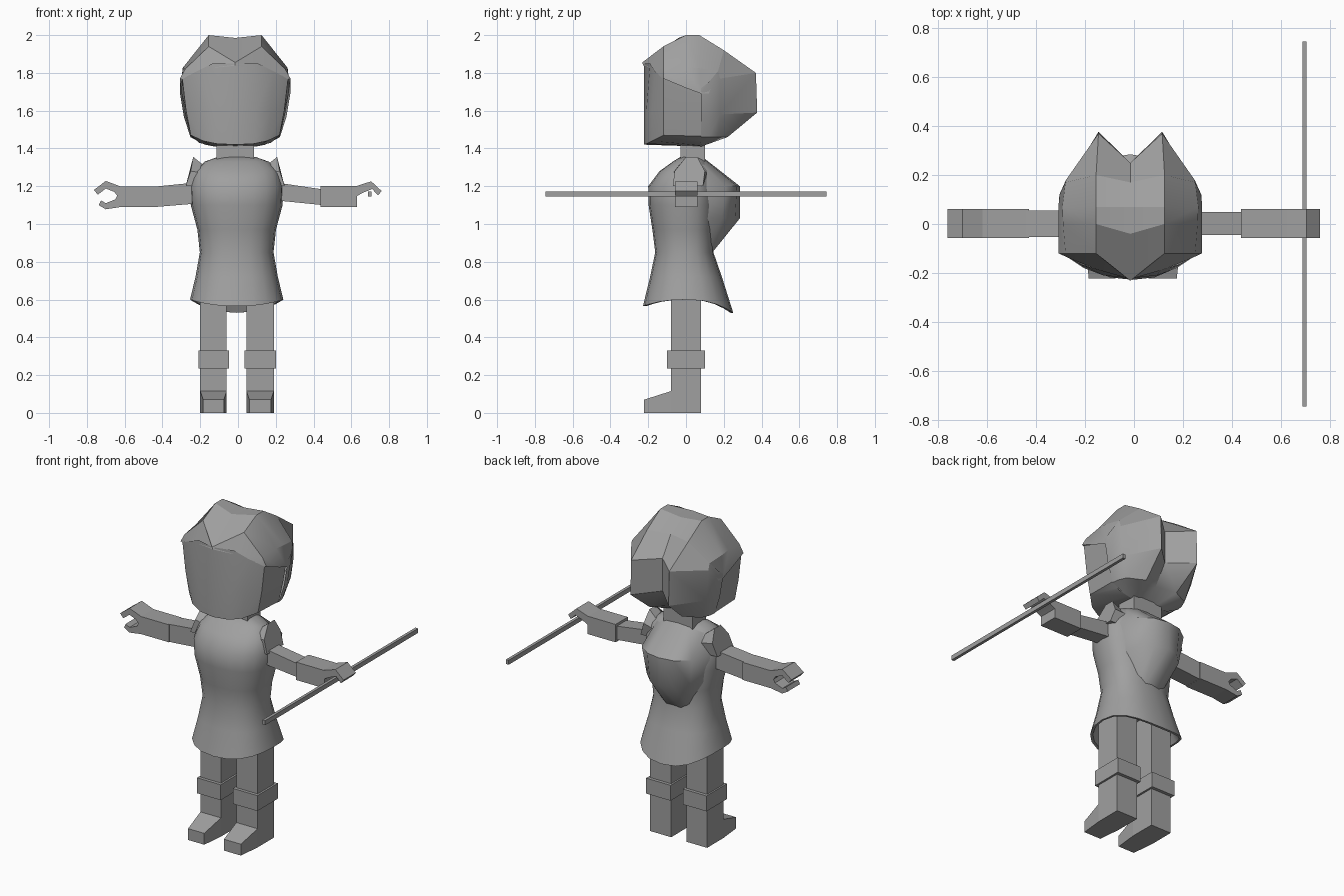
import bpy, bmesh, math

grey = bpy.data.materials.new("mid_grey")
grey.diffuse_color = (0.35, 0.35, 0.35, 1)
CX = -0.015  # body centre line


def finish(name, bm, angle=30):
    """Clean up, mark sharp edges and add the object to the scene."""
    bmesh.ops.remove_doubles(bm, verts=bm.verts, dist=0.0005)
    bmesh.ops.recalc_face_normals(bm, faces=bm.faces)
    for f in bm.faces:
        f.smooth = True
    for e in bm.edges:
        e.smooth = len(e.link_faces) == 2 and e.calc_face_angle(0) < math.radians(angle)
    me = bpy.data.meshes.new(name)
    bm.to_mesh(me)
    bm.free()
    me.materials.append(grey)
    ob = bpy.data.objects.new(name, me)
    bpy.context.collection.objects.link(ob)
    return ob


def loft(name, rings, closed=True, cap=(True, True), mirror=False, angle=30):
    """Skin rows of points; optionally add the half mirrored about CX."""
    bm = bmesh.new()
    for s in ((1, -1) if mirror else (1,)):
        rows = [[bm.verts.new((CX + s * p[0] if mirror else p[0], p[1], p[2])) for p in r] for r in rings]
        n = len(rows[0])
        for a, b in zip(rows, rows[1:]):
            for i in range(n if closed else n - 1):
                j = (i + 1) % n
                bm.faces.new((a[i], a[j], b[j], b[i]))
        for use, r in zip(cap, (rows[0], rows[-1])):
            if use:
                bm.faces.new(r)
    return finish(name, bm, angle)


def prism(name, pts, axis, lo, hi):
    """Extrude a profile: axis 'y' takes (x, z) points, axis 'x' takes (y, z)."""
    put = (lambda p, d: (p[0], d, p[1])) if axis == "y" else (lambda p, d: (d, p[0], p[1]))
    return loft(name, [[put(p, d) for p in pts] for d in (lo, hi)])


def box(name, x0, x1, y0, y1, z0, z1):
    return prism(name, [(x0, z0), (x1, z0), (x1, z1), (x0, z1)], "y", y0, y1)


# Legs, boots and cuffs
for side, x0, x1 in (("left", -0.20, -0.06), ("right", 0.045, 0.19)):
    box(side + "_leg", x0, x1, -0.08, 0.08, 0.0, 0.72)
    box(side + "_cuff", x0 - 0.01, x1 + 0.012, -0.1, 0.1, 0.235, 0.33)
    loft(side + "_boot_toe", [
        [(x0, -0.08, 0), (x1, -0.08, 0), (x1, -0.08, 0.115), (x0, -0.08, 0.115)],
        [(x0 + .015, -0.222, 0), (x1 - .015, -0.222, 0), (x1 - .015, -0.222, 0.07), (x0 + .015, -0.222, 0.07)]])

# Tunic with hollow flared skirt: z, half width, front y, back y, hem amount
SEG = 20


def ring(z, rx, yf, yb, hem=0):
    out = []
    for i in range(SEG):
        a = 2 * math.pi * i / SEG
        c, s = math.cos(a), math.sin(a)
        c = math.copysign(abs(c) ** 0.85, c)
        y = math.copysign(abs(s) ** 0.85, s)
        mid = 0.005
        dz = -hem * (0.035 if s < 0 else 0.07) * s * s
        out.append((-0.007 + rx * c, mid + y * ((yb - mid) if s > 0 else (mid - yf)), z + dz))
    return out


loft("tunic", [
    ring(0.72, 0.19, -0.14, 0.14),
    ring(0.60, 0.235, -0.21, 0.235, 1),
    ring(0.60, 0.247, -0.228, 0.25, 1),
    ring(0.72, 0.218, -0.19, 0.19),
    ring(0.85, 0.195, -0.163, 0.145),
    ring(0.97, 0.208, -0.178, 0.15),
    ring(1.10, 0.243, -0.198, 0.16),
    ring(1.20, 0.248, -0.2, 0.16),
    ring(1.28, 0.225, -0.14, 0.14),
    ring(1.33, 0.17, -0.07, 0.11),
    ring(1.355, 0.10, -0.03, 0.09)], angle=40)

# Rounded back pack: half rows from centre to side
loft("back_pack", [
    [(0, 0.10, 1.345), (0.08, 0.10, 1.34), (0.15, 0.08, 1.32), (0.17, 0.04, 1.30)],
    [(0, 0.285, 1.20), (0.09, 0.27, 1.20), (0.17, 0.21, 1.20), (0.215, 0.09, 1.20)],
    [(0, 0.285, 1.03), (0.08, 0.26, 1.03), (0.15, 0.19, 1.03), (0.18, 0.09, 1.03)],
    [(0, 0.14, 0.85), (0.05, 0.14, 0.85), (0.09, 0.12, 0.86), (0.11, 0.06, 0.87)]],
    closed=False, cap=(False, False), mirror=True, angle=45)

# Pointed shoulder flaps
loft("shoulder_flaps", [
    [(0.165, -0.07, 1.27), (0.165, 0.0, 1.31), (0.165, 0.07, 1.31), (0.165, 0.11, 1.27), (0.19, 0.09, 1.2), (0.19, -0.06, 1.2)],
    [(0.235, -0.06, 1.28), (0.222, 0.0, 1.355), (0.222, 0.06, 1.355), (0.235, 0.1, 1.28), (0.262, 0.09, 1.2), (0.262, -0.07, 1.2)]],
    mirror=True)

# Left arm with open hand
prism("left_upper_arm", [(-0.2, 1.11), (-0.44, 1.09), (-0.44, 1.198), (-0.2, 1.222)], "y", -0.053, 0.055)
prism("left_forearm", [(-0.43, 1.09), (-0.625, 1.09), (-0.625, 1.198), (-0.43, 1.198)], "y", -0.058, 0.062)
prism("left_hand", [
    (-0.62, 1.09), (-0.70, 1.078), (-0.737, 1.10), (-0.725, 1.125), (-0.70, 1.11), (-0.65, 1.13),
    (-0.64, 1.15), (-0.655, 1.17), (-0.70, 1.188), (-0.742, 1.155), (-0.763, 1.18), (-0.70, 1.228),
    (-0.62, 1.198)], "y", -0.058, 0.062)

# Right arm with gripping hand
prism("right_upper_arm", [(0.2, 1.125), (0.45, 1.1), (0.45, 1.183), (0.2, 1.22)], "y", -0.045, 0.05)
box("right_forearm", 0.437, 0.63, -0.058, 0.062, 1.09, 1.2)
prism("right_hand", [
    (0.625, 1.145), (0.66, 1.165), (0.71, 1.185), (0.742, 1.152), (0.76, 1.175),
    (0.705, 1.226), (0.625, 1.2)], "y", -0.058, 0.062)
box("staff", 0.688, 0.706, -0.745, 0.745, 1.145, 1.173)

# Neck
box("neck", -0.115, 0.085, -0.03, 0.1, 1.32, 1.44)

# Face: half rows from the chin up
loft("face", [
    [(0, 0.08, 1.41), (0.09, 0.08, 1.41), (0.13, 0.08, 1.415), (0.19, 0.08, 1.43), (0.2, 0.08, 1.44)],
    [(0, -0.222, 1.42), (0.10, -0.21, 1.425), (0.17, -0.18, 1.44), (0.235, -0.12, 1.47), (0.238, 0.08, 1.465)],
    [(0, -0.222, 1.6), (0.11, -0.21, 1.6), (0.19, -0.18, 1.6), (0.26, -0.12, 1.6), (0.268, 0.08, 1.6)],
    [(0, -0.222, 1.85), (0.12, -0.19, 1.85), (0.2, -0.165, 1.81), (0.28, -0.12, 1.77), (0.285, 0.08, 1.70)]],
    closed=False, cap=(False, False), mirror=True)

# Hair: half rows from fringe over the crown, centre to side
loft("hair_crown", [
    [(0, -0.225, 1.838), (0.14, -0.185, 1.825), (0.25, -0.14, 1.785), (0.28, -0.12, 1.765)],
    [(0, -0.232, 1.855), (0.14, -0.12, 1.94), (0.265, -0.12, 1.82), (0.293, -0.12, 1.77)],
    [(0, -0.04, 1.985), (0.14, 0.0, 2.0), (0.275, 0.0, 1.83), (0.293, 0.0, 1.72)],
    [(0, 0.07, 1.985), (0.14, 0.07, 2.0), (0.278, 0.07, 1.825), (0.293, 0.08, 1.69)],
    [(0, 0.17, 1.92), (0.14, 0.2, 1.92), (0.265, 0.17, 1.81), (0.29, 0.12, 1.69)]],
    closed=False, cap=(False, False), mirror=True)

# Hair: two back lobes with a centre cleft
loft("hair_back", [
    [(0, 0.17, 1.92), (0.14, 0.2, 1.92), (0.265, 0.17, 1.81), (0.29, 0.12, 1.75), (0.292, 0.08, 1.72)],
    [(0, 0.25, 1.80), (0.13, 0.37, 1.80), (0.263, 0.18, 1.77), (0.29, 0.12, 1.71), (0.292, 0.08, 1.69)],
    [(0, 0.25, 1.60), (0.13, 0.377, 1.59), (0.25, 0.18, 1.58), (0.268, 0.12, 1.57), (0.272, 0.08, 1.57)],
    [(0, 0.17, 1.48), (0.11, 0.22, 1.46), (0.21, 0.17, 1.46), (0.232, 0.12, 1.46), (0.237, 0.08, 1.46)],
    [(0, 0.08, 1.41), (0.06, 0.08, 1.41), (0.11, 0.08, 1.41), (0.16, 0.08, 1.42), (0.2, 0.08, 1.44)]],
    closed=False, cap=(False, False), mirror=True)
